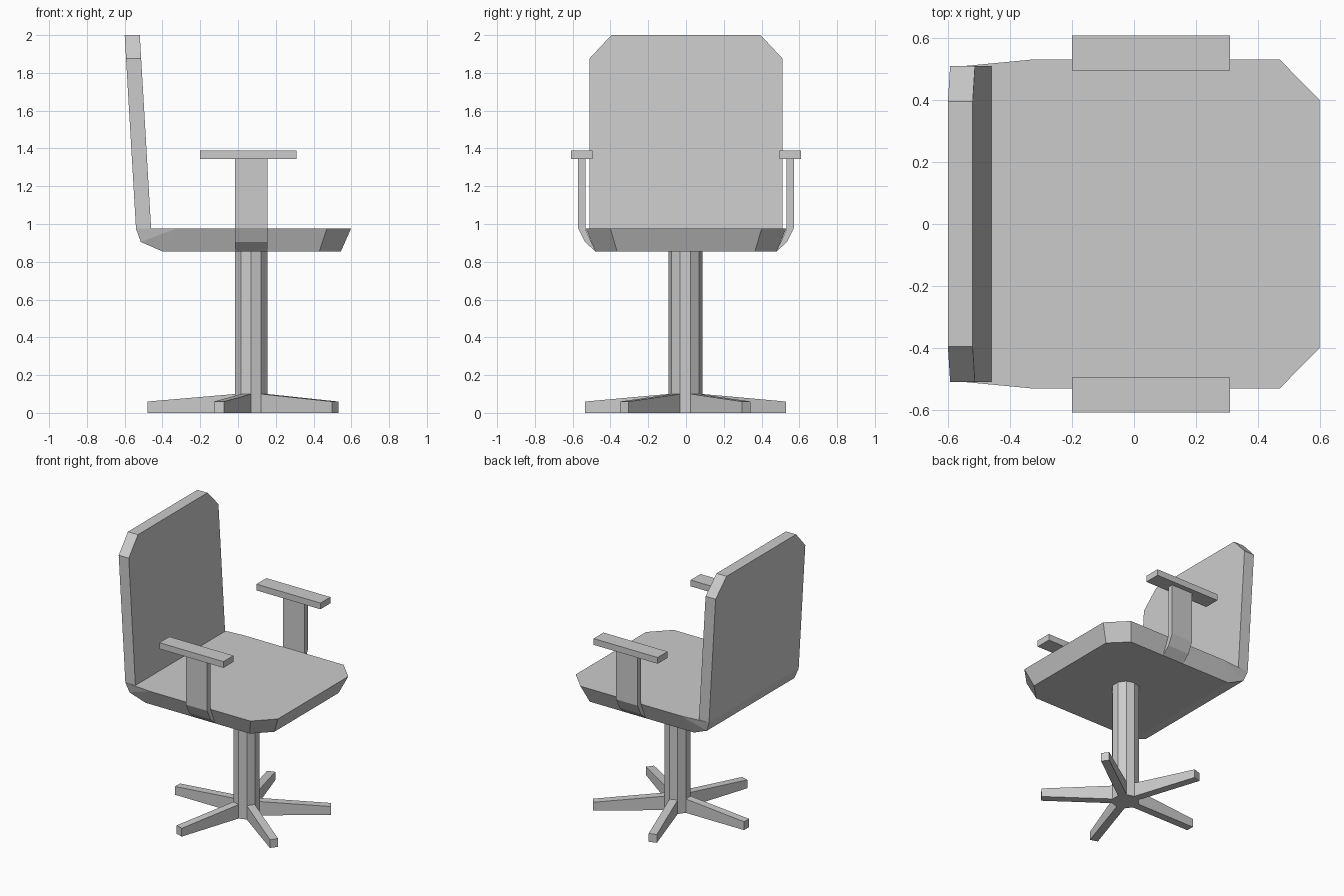
import bpy, bmesh
from math import cos, sin, pi, radians
from mathutils import Matrix, Vector

if "Cube" in bpy.data.objects:
    bpy.data.objects.remove(bpy.data.objects["Cube"])


def finish(name, bm):
    bmesh.ops.recalc_face_normals(bm, faces=bm.faces)
    me = bpy.data.meshes.new(name)
    bm.to_mesh(me)
    bm.free()
    ob = bpy.data.objects.new(name, me)
    bpy.context.collection.objects.link(ob)
    return ob


def prism(name, start, offset, matrix=Matrix()):
    """Solid swept from a planar outline along an offset vector."""
    bm = bmesh.new()
    face = bm.faces.new([bm.verts.new(p) for p in start])
    ext = bmesh.ops.extrude_face_region(bm, geom=[face], use_keep_orig=True)
    moved = [g for g in ext["geom"] if isinstance(g, bmesh.types.BMVert)]
    bmesh.ops.translate(bm, verts=moved, vec=offset)
    bm.transform(matrix)
    return finish(name, bm)


# Seat cushion: hull of the symmetric half outline, sloping in underneath
half = [(-.54, .51, .975), (-.46, .51, .975), (-.33, .53, .975),
        (.47, .53, .975), (.598, .40, .975),
        (-.515, .497, .905),
        (-.40, .48, .855), (.43, .48, .855), (.545, .365, .855)]
bm = bmesh.new()
for x, y, z in half:
    for s in (1, -1):
        bm.verts.new((x, s * y, z))
bmesh.ops.convex_hull(bm, input=bm.verts)
bmesh.ops.dissolve_limit(bm, angle_limit=radians(1), verts=bm.verts, edges=bm.edges)
finish("seat", bm)

# Leaning backrest with clipped top corners
lean = -.06 / 1.025
outline = [(.51, .975), (.51, 1.877), (.395, 2.0),
           (-.395, 2.0), (-.51, 1.877), (-.51, .975)]
prism("backrest", [(-.54 + lean * (z - .975), y, z) for y, z in outline], (.08, 0, 0))

# Armrest brackets and pads on both sides
bracket = [(.533, 1.345), (.572, 1.345), (.572, .98), (.535, .905),
           (.48, .855), (.533, .975)]
pad = [(.495, 1.345), (.608, 1.345), (.608, 1.39), (.495, 1.39)]
for side, s in (("left", 1), ("right", -1)):
    prism(f"{side}_arm_bracket", [(-.015, s * y, z) for y, z in bracket], (.17, 0, 0))
    prism(f"{side}_arm_pad", [(-.20, s * y, z) for y, z in pad], (.51, 0, 0))

# Ten-sided column
centre = Matrix.Translation((.07, -.003, 0))
R = .09
ring = [(R * cos(pi * (.1 + .2 * i)), R * sin(pi * (.1 + .2 * i)), 0) for i in range(10)]
prism("column", ring, (0, 0, .855), centre)

# Five tapering base legs growing from alternate column sides
root, width = R * cos(pi / 10), 2 * R * sin(pi / 10)
profile = [(root, 0), (.55, 0), (.55, .06), (root, .1)]
for i in range(5):
    turn = Matrix.Rotation(radians(36 + 72 * i), 4, 'Z')
    prism(f"base_leg_{i + 1}", [(r, -width / 2, z) for r, z in profile],
          (0, width, 0), centre @ turn)
